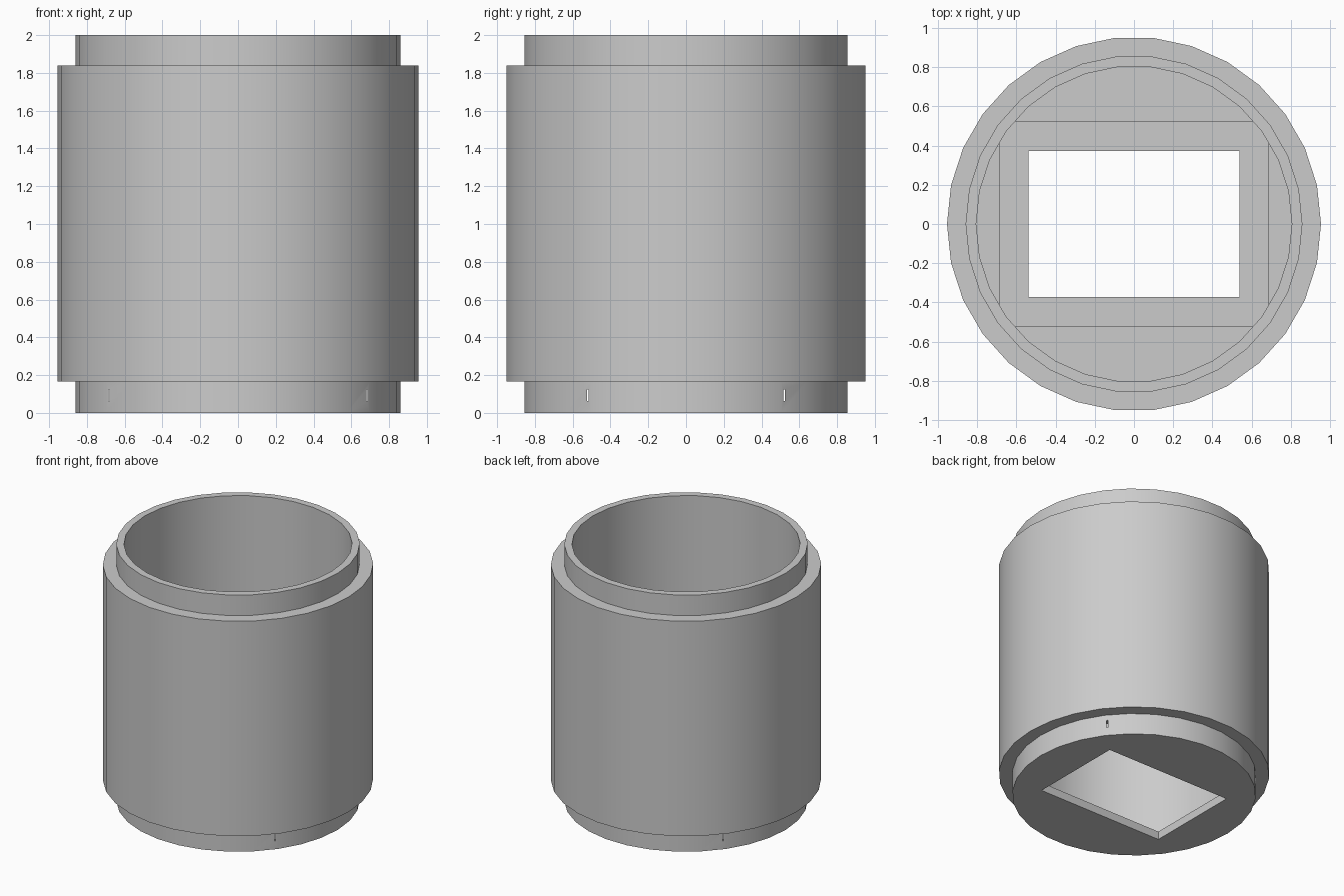
import bpy, bmesh, math

cube = bpy.data.objects.get("Cube")
if cube:
    bpy.data.objects.remove(cube, do_unlink=True)

SIDES = 30

# Single grey material
grey = bpy.data.materials.new("plain grey")
grey.use_nodes = True
colour = (0.6, 0.6, 0.6, 1)
grey.diffuse_color = colour
grey.node_tree.nodes["Principled BSDF"].inputs["Base Color"].default_value = colour


def lathe(name, profile):
    """Revolve (radius, z) points and cap both ends with flat discs."""
    bm = bmesh.new()
    rings = []
    for r, z in profile:
        angles = [math.tau * i / SIDES for i in range(SIDES)]
        rings.append([bm.verts.new((r * math.cos(a), r * math.sin(a), z)) for a in angles])
    for low, high in zip(rings, rings[1:]):
        for i in range(SIDES):
            j = (i + 1) % SIDES
            bm.faces.new((low[i], low[j], high[j], high[i]))
    bm.faces.new(rings[0])
    bm.faces.new(rings[-1])
    bmesh.ops.recalc_face_normals(bm, faces=bm.faces)
    mesh = bpy.data.meshes.new(name)
    bm.to_mesh(mesh)
    bm.free()
    mesh.materials.append(grey)
    obj = bpy.data.objects.new(name, mesh)
    bpy.context.collection.objects.link(obj)
    return obj


def cut_box(target, name, half_x, half_y, z0, z1):
    """Cut a box-shaped opening out of the target."""
    bpy.ops.mesh.primitive_cube_add(size=1, location=(0, 0, (z0 + z1) / 2))
    cutter = bpy.context.object
    cutter.name = name
    cutter.scale = (2 * half_x, 2 * half_y, z1 - z0)
    cutter.hide_render = True
    cutter.data.materials.append(grey)
    mod = target.modifiers.new(name, 'BOOLEAN')
    mod.operation = 'DIFFERENCE'
    mod.solver = 'EXACT'
    mod.object = cutter
    bpy.context.view_layer.update()
    bpy.ops.object.select_all(action='DESELECT')
    target.select_set(True)
    bpy.context.view_layer.objects.active = target
    bpy.ops.object.modifier_apply(modifier=mod.name)
    bpy.data.objects.remove(cutter, do_unlink=True)


# Cup: floor, lower collar, wide sleeve, upper collar, bore
floor_top = 0.123
housing = lathe("round_housing", [
    (0.86, 0), (0.86, 0.165), (0.955, 0.165), (0.955, 1.84),
    (0.86, 1.84), (0.86, 2), (0.806, 2), (0.806, floor_top)])

# Shallow seat whose corners break through the collar, then the window
# The seat stops just at the floor surface so the wall above stays whole
cut_box(housing, "seat_cutter", 0.686, 0.523, 0.063, floor_top)
cut_box(housing, "window_cutter", 0.538, 0.374, -0.1, 0.1)

bpy.ops.object.select_all(action='DESELECT')
housing.select_set(True)
bpy.context.view_layer.objects.active = housing
bpy.ops.object.shade_smooth_by_angle(angle=math.radians(30))
